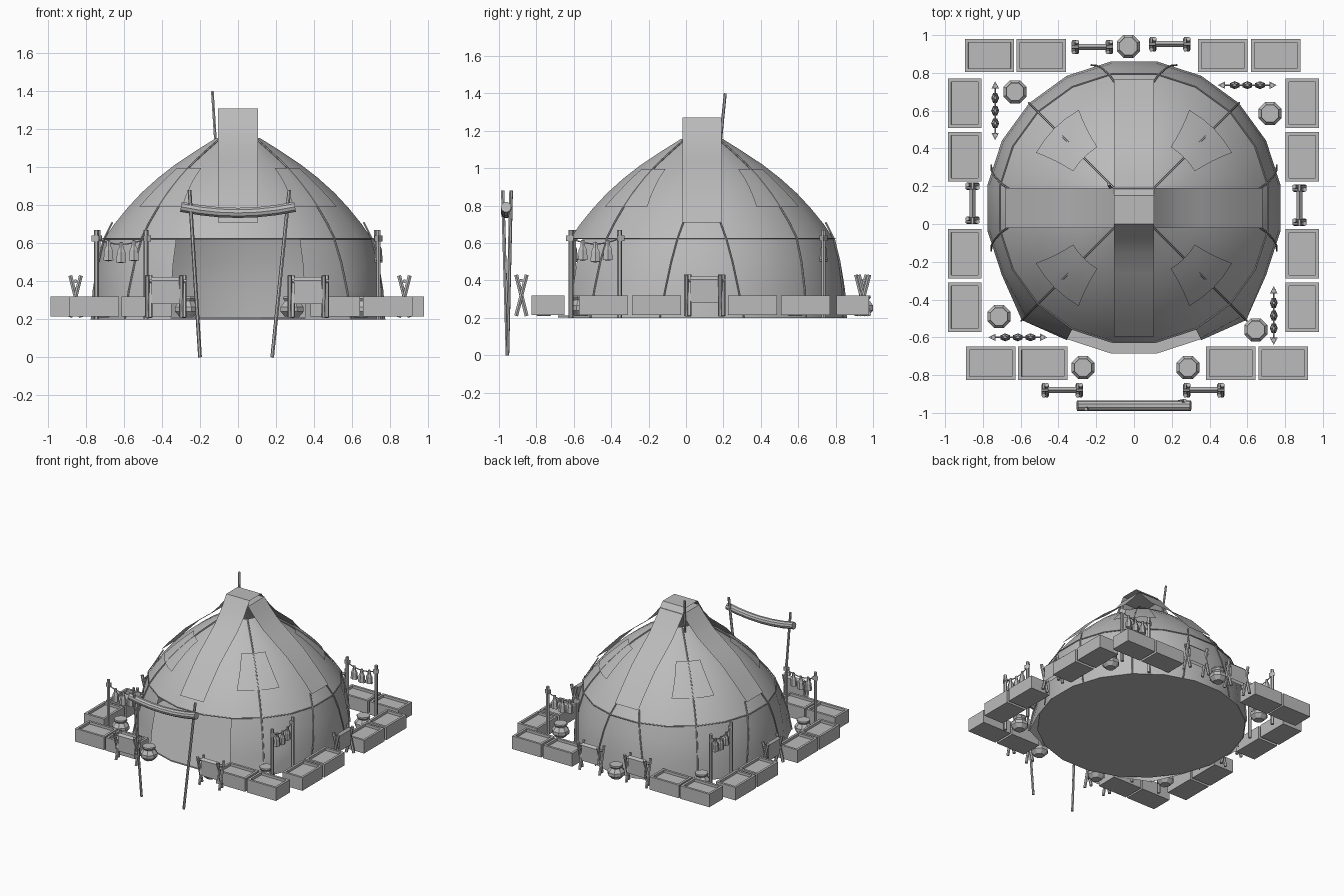
import bpy, bmesh, math
from mathutils import Matrix

old = bpy.data.objects.get("Cube")
if old:
    bpy.data.objects.remove(old)

grey = bpy.data.materials.new("plain_grey")
grey.use_nodes = True
grey.diffuse_color = (0.5, 0.5, 0.5, 1)
grey.node_tree.nodes["Principled BSDF"].inputs["Base Color"].default_value = (0.5, 0.5, 0.5, 1)

CY = 0.085          # centre of the hut in y
FLOOR = 0.2
SIDES = 20
DOME = [(0.715, 0.62), (0.66, 0.70), (0.59, 0.785), (0.515, 0.865), (0.425, 0.945),
        (0.33, 1.018), (0.22, 1.09), (0.115, 1.155)]
WALL = [(0.785, 0.2), (0.775, 0.35), (0.75, 0.5), (0.715, 0.62)]


def link(name, mesh, smooth=False):
    ob = bpy.data.objects.new(name, mesh)
    bpy.context.collection.objects.link(ob)
    mesh.materials.clear()
    mesh.materials.append(grey)
    if smooth:
        bpy.ops.object.select_all(action='DESELECT')
        ob.select_set(True)
        bpy.context.view_layer.objects.active = ob
        bpy.ops.object.shade_smooth_by_angle(angle=math.radians(30))
    return ob


def grid(name, rows, smooth=True, closed=False):
    """Sheet through equal rows of points."""
    n = len(rows[0])
    faces = []
    for i in range(len(rows) - 1):
        for j in range(n if closed else n - 1):
            k = (j + 1) % n
            faces.append((i * n + j, i * n + k, (i + 1) * n + k, (i + 1) * n + j))
    me = bpy.data.meshes.new(name)
    me.from_pydata([p for r in rows for p in r], [], faces)
    return link(name, me, smooth)


def tube(name, pts, r, sides=1):
    """Round rod or rope along a path."""
    cu = bpy.data.curves.new(name, 'CURVE')
    cu.dimensions = '3D'
    cu.bevel_depth, cu.bevel_resolution, cu.use_fill_caps = r, sides, True
    sp = cu.splines.new('POLY')
    sp.points.add(len(pts) - 1)
    for p, q in zip(sp.points, pts):
        p.co = (*q, 1)
    tmp = bpy.data.objects.new(name, cu)
    me = bpy.data.meshes.new_from_object(tmp)
    bpy.data.objects.remove(tmp)
    return link(name, me, True)


def polar(r, a, z):
    return (r * math.cos(a), CY + r * math.sin(a), z)


def lathe(name, profile, n, at, squash=1, turn=0.5):
    rows = [[(at[0] + r * math.cos(2 * math.pi * (j + turn) / n),
              at[1] + squash * r * math.sin(2 * math.pi * (j + turn) / n), at[2] + z)
             for j in range(n)] for r, z in profile]
    return grid(name, rows, False, True)


def dome_z(r):
    for (r0, z0), (r1, z1) in zip(DOME, DOME[1:]):
        if r >= r1:
            return z0 + (z1 - z0) * (r - r0) / (r1 - r0)
    return DOME[-1][1]


def wall_point(r, z, a, out=0.0):
    """Wall surface, pulled outward at the two front corners."""
    corner = min(abs(math.degrees(a) % 360 - c) for c in (225, 315))
    pull = 0.055 * max(0, 1 - corner / 18) * (0.62 - z) / 0.42
    return polar(r + pull + out, a, z)


# Floor, wall with a door gap, and domed roof
bm = bmesh.new()
bmesh.ops.create_cone(bm, cap_ends=True, segments=SIDES, radius1=0.78, radius2=0.78, depth=0.01,
                      matrix=Matrix.Translation((0, CY, FLOOR + 0.007)) @ Matrix.Rotation(math.pi / SIDES, 4, 'Z'))
me = bpy.data.meshes.new("floor")
bm.to_mesh(me)
bm.free()
link("floor", me)
step = 2 * math.pi / SIDES
start = math.radians(-63)
grid("wall", [[wall_point(r, z, start + j * step) for j in range(SIDES - 2)] for r, z in WALL])
grid("roof", [[polar(r, start + j * step, z) for j in range(SIDES)] for r, z in DOME], True, True)
tube("eave_rope", [polar(0.72, start + j * step, 0.624) for j in range(SIDES + 1)], 0.004)

# Cloth strips over the roof: one front to back with the raised cap, one side to side
W = 0.105
slope = [(0.16, 1.2), (0.24, 1.115), (0.35, 1.03), (0.46, 0.945), (0.6, 0.8), (0.68, 0.71)]
back = [(0.15, 1.31)] + [(CY + d, z) for d, z in slope]
front = [(0.0, 1.31)] + [(CY - d, z) for d, z in slope]
grid("long_roof_strip", [[(-W, y, z), (W, y, z)] for y, z in front[::-1] + back])
side = [(0.105, 1.27)] + slope
path = [(-d, z) for d, z in side[::-1]] + side
grid("cross_roof_strip", [[(x, CY - W, z), (x, CY + W, z)] for x, z in path])

# Patches on the roof quarters
for k in range(4):
    mid = math.radians(45 + 90 * k)
    rows = []
    for i in range(5):
        r = 0.37 + 0.055 * i
        half = 0.09 / r + 0.03 * i
        rows.append([polar(r + 0.006, mid + half * s, dome_z(r) + 0.008) for s in (-1, -.5, 0, .5, 1)])
    grid("roof_patch", rows)

# Ropes: roof diagonals down to the ground, and wall ropes below the strip corners
for k in range(4):
    a = math.radians(45 + 90 * k)
    pts = [polar(r + 0.004, a, z + 0.006) for r, z in DOME[::-1]]
    pts += [wall_point(r, z, a, 0.004) for r, z in WALL[::-1]]
    tube("diagonal_rope", pts, 0.005)
    if k < 3:
        for s in (-1, 1):
            pts = [polar(r + 0.004, math.radians(90 * k) + s * (0.15 + 0.035 * i), z)
                   for i, (r, z) in enumerate([(0.665, 0.71)] + WALL[::-1])]
            tube("wall_rope", pts, 0.005)

# Smoke pole behind the cap
tube("smoke_pole", [(-0.11, 0.17, 1.0), (-0.135, 0.21, 1.4)], 0.008)

# Rolled awning on two poles
for foot, top, y in ((-0.2, -0.255, -0.98), (0.18, 0.27, -0.935)):
    tube("awning_pole", [(foot, -0.955, 0.0), (top, y, 0.88)], 0.01)
roll = [(x / 10, -0.962, 0.76 + 0.032 * (x / 3) ** 2) for x in range(-3, 4)]
tube("rolled_awning", roll, 0.028, 3)


def crate(x, y, w, d):
    """Box with a rim around a recessed top."""
    bm = bmesh.new()
    bmesh.ops.create_cube(bm, size=1, matrix=Matrix.Translation((x, y, 0.267)) @ Matrix.Diagonal((w, d, 0.106, 1)))
    top = max(bm.faces, key=lambda f: f.calc_center_median().z)
    bmesh.ops.inset_region(bm, faces=[top], thickness=0.026)
    bmesh.ops.inset_region(bm, faces=[top], thickness=0.0005)
    bmesh.ops.translate(bm, verts=top.verts, vec=(0, 0, -0.02))
    me = bpy.data.meshes.new("crate")
    bm.to_mesh(me)
    bm.free()
    link("crate", me)


for x in (-0.765, -0.49, 0.47, 0.75):
    crate(x, 0.892, 0.262, 0.175)
for x in (-0.758, -0.482, 0.512, 0.79):
    crate(x, -0.738, 0.262, 0.178)
for x in (-0.897, 0.89):
    for y in (0.64, 0.355, -0.157, -0.44):
        crate(x, y, 0.178, 0.262)

# Lidded pots
POT = [(0, 0), (0.038, 0), (0.066, 0.03), (0.066, 0.055), (0.042, 0.085), (0.052, 0.1), (0.05, 0.11), (0, 0.11)]
for x, y in ((-0.63, 0.7), (-0.03, 0.94), (0.72, 0.585), (-0.715, -0.49), (-0.27, -0.76), (0.285, -0.76), (0.645, -0.56)):
    lathe("pot", POT, 8, (x, y, 0.21))


def place(objs, x, y, turned):
    m = Matrix.Translation((x, y, 0)) @ Matrix.Rotation(math.pi / 2 if turned else 0, 4, 'Z')
    for o in objs:
        o.data.transform(m)


def drying_rack(x, y, turned=False):
    """Crossed legs, a rail and a folded hide."""
    parts = []
    for e in (-0.09, 0.09):
        for s in (-1, 1):
            parts.append(tube("rack_leg", [(e + 0.008 * s, -0.028 * s, 0.21), (e + 0.008 * s, 0.028 * s, 0.43)], 0.012))
    parts.append(tube("rack_rail", [(-0.11, 0, 0.4), (0.11, 0, 0.4)], 0.01))
    fold = [(-0.016, 0.28), (-0.016, 0.405), (0, 0.422), (0.016, 0.405), (0.016, 0.28)]
    parts.append(grid("hanging_hide", [[(-0.075, v, z), (0.075, v, z)] for v, z in fold]))
    place(parts, x, y, turned)


for x, y in ((-0.22, 0.937), (0.19, 0.952), (-0.38, -0.88), (0.37, -0.88)):
    drying_rack(x, y)
for x, y in ((-0.855, 0.11), (0.876, 0.1)):
    drying_rack(x, y, True)

BUNDLE = [(0, 0.012), (0.01, 0.01), (0.014, -0.02), (0.025, -0.04), (0.03, -0.095), (0, -0.1)]


def hanging_line(x, y, turned=False):
    """Two posts with a sagging cord and three bundles."""
    parts = []
    for s in (-1, 1):
        parts.append(tube("line_post", [(0.13 * s, 0, 0.2), (0.13 * s, 0, 0.67)], 0.013))
        cap = [(0, 0.61), (0.026, 0.61), (0.026, 0.64), (0, 0.64)]
        parts.append(lathe("post_cap", cap, 3, (0.13 * s, 0, 0), 0.9, 0 if s > 0 else 0.5))
    cord = [(0.13 * i / 4, 0, 0.595 + 0.03 * (i / 4) ** 2) for i in range(-4, 5)]
    parts.append(tube("cord", cord, 0.004))
    for i in (-1, 0, 1):
        parts.append(lathe("hanging_bundle", BUNDLE, 6, (0.067 * i, 0, 0.595 + 0.01 * abs(i)), 0.7))
    place(parts, x, y, turned)


hanging_line(0.6, 0.735)
hanging_line(-0.615, -0.6)
hanging_line(-0.735, 0.6, True)
hanging_line(0.74, -0.485, True)
